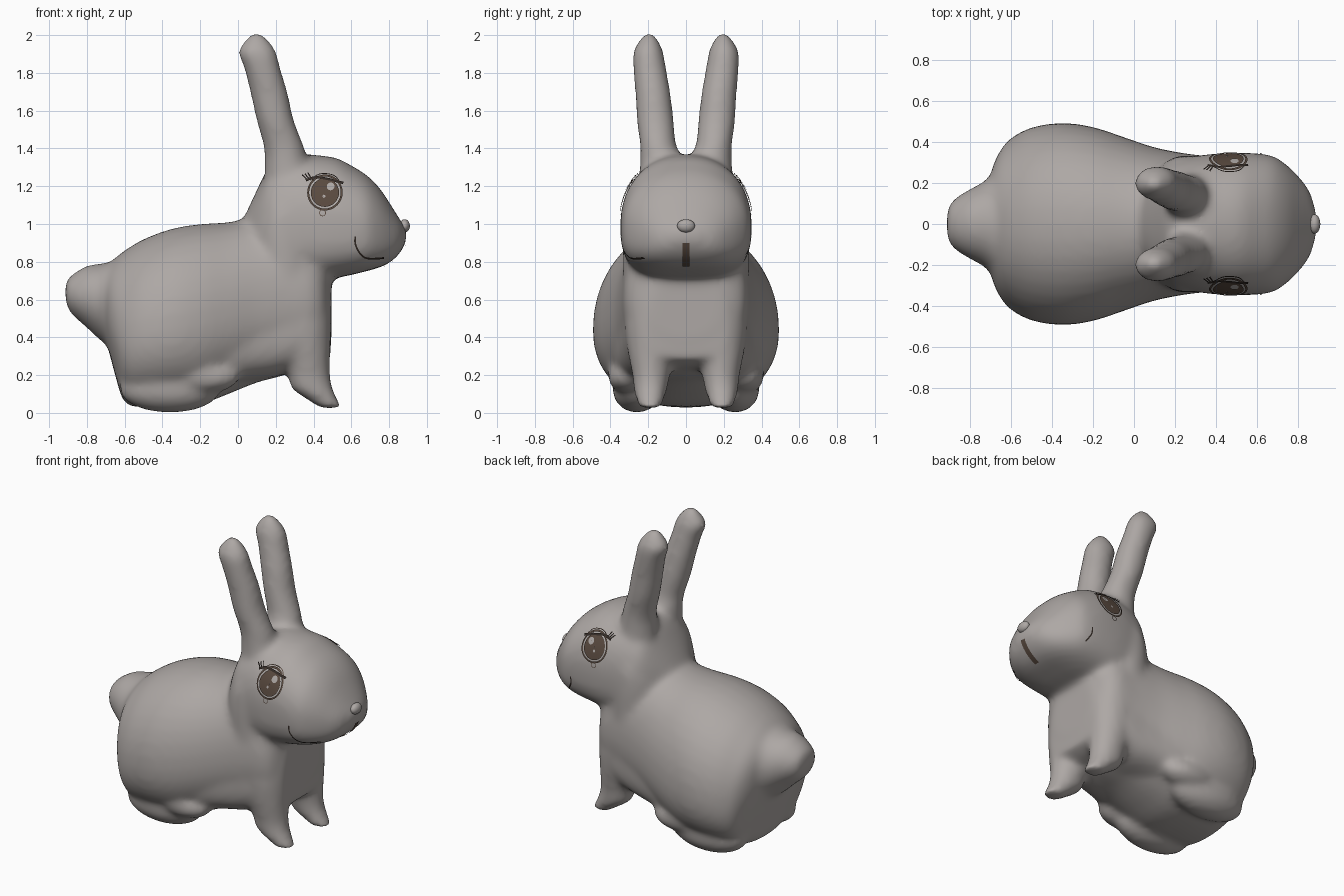
import bpy
import bmesh
from math import sin, cos, pi
from mathutils import Vector, Matrix
from mathutils.bvhtree import BVHTree

cube = bpy.data.objects.get("Cube")
if cube:
    bpy.data.objects.remove(cube, do_unlink=True)


def material(name, rgb):
    m = bpy.data.materials.new(name)
    m.use_nodes = True
    m.diffuse_color = (*rgb, 1)
    m.node_tree.nodes["Principled BSDF"].inputs["Base Color"].default_value = (*rgb, 1)
    return m


FUR = material("warm_grey_fur", (0.42, 0.39, 0.375))
BROWN = material("eye_brown", (0.10, 0.068, 0.05))
DARK = material("dark_brown_line", (0.035, 0.025, 0.02))


def finish(bm, name, mat):
    mesh = bpy.data.meshes.new(name)
    bm.to_mesh(mesh)
    bm.free()
    mesh.materials.append(mat)
    mesh.shade_smooth()
    obj = bpy.data.objects.new(name, mesh)
    bpy.context.collection.objects.link(obj)
    return obj


def refine(rows, steps=4):
    """Catmull-Rom interpolation of section rows."""
    out = []
    for i in range(len(rows) - 1):
        quad = [Vector(rows[min(max(k, 0), len(rows) - 1)]) for k in range(i - 1, i + 3)]
        p, a, b, q = quad
        for s in range(steps):
            t = s / steps
            out.append(a + 0.5 * t * (b - p + t * (2 * p - 5 * a + 4 * b - q
                                                   + t * (3 * (a - b) + q - p))))
    out.append(Vector(rows[-1]))
    return out


def skin(bm, rings):
    """Closed tube through a list of rings of points."""
    rings = [[bm.verts.new(p) for p in ring] for ring in rings]
    n = len(rings[0])
    for lo, hi in zip(rings, rings[1:]):
        for i in range(n):
            j = (i + 1) % n
            bm.faces.new((lo[i], lo[j], hi[j], hi[i]))
    bm.faces.new(rings[0])
    bm.faces.new(rings[-1])


def power(v, e):
    return (abs(v) ** e) * (1 if v >= 0 else -1)


def loft_x(bm, rows, belly, under, over, n=40):
    """Rows: x, bottom z, top z, half width; under and over set the squareness."""
    rings = []
    for x, zb, zt, w in refine(rows):
        zc = zb + belly * (zt - zb)
        ring = []
        for k in range(n):
            a = 2 * pi * k / n
            e = 2 / (under if sin(a) < 0 else over)
            h = zt - zc if sin(a) > 0 else zc - zb
            ring.append((x, w * power(cos(a), e), zc + h * power(sin(a), e)))
        rings.append(ring)
    skin(bm, rings)


def loft_z(bm, rows, side, n=24):
    """Rows: z, centre x, radius x, centre y, radius y."""
    skin(bm, [[(x + rx * cos(2 * pi * k / n), side * (y + ry * sin(2 * pi * k / n)), z)
               for k in range(n)] for z, x, rx, y, ry in refine(rows)])


def ellipsoid(bm, centre, radii):
    bmesh.ops.create_uvsphere(bm, u_segments=24, v_segments=14, radius=1,
                              matrix=Matrix.Translation(centre) @ Matrix.Diagonal((*radii, 1)))


# Fused body: torso, chest, head, neck, tail, ears, front legs, thighs and hind feet
bm = bmesh.new()
torso = [(-.715, .42, .73, .16), (-.69, .35, .775, .28), (-.65, .2, .82, .365),
         (-.6, .055, .86, .42), (-.5, .03, .92, .472), (-.35, .03, .975, .494),
         (-.2, .045, 1, .474), (-.05, .1, 1.01, .425), (.1, .16, 1.04, .375),
         (.25, .2, 1.08, .345), (.38, .255, 1.05, .328), (.45, .29, .95, .285),
         (.495, .38, .75, .19)]
chest = [(-.05, .15, .7, .39), (.08, .17, .72, .36), (.2, .19, .75, .34), (.32, .225, .78, .325),
         (.42, .25, .78, .29), (.49, .29, .72, .22)]
head = [(.03, .88, 1.03, .12), (.1, .8, 1.18, .23), (.16, .75, 1.3, .29),
        (.22, .7, 1.35, .315), (.32, .7, 1.37, .335), (.42, .7, 1.365, .345),
        (.52, .715, 1.35, .348), (.6, .73, 1.31, .345), (.68, .75, 1.26, .332),
        (.75, .77, 1.19, .285), (.81, .8, 1.1, .225), (.86, .85, 1.02, .155),
        (.892, .91, .97, .05)]
tail = [(-.914, .6, .69, .06), (-.888, .53, .725, .115), (-.8, .45, .78, .172),
        (-.73, .385, .79, .21), (-.67, .35, .8, .27), (-.58, .33, .83, .32)]
neck = [(.5, .25, .2, 0, .3), (.65, .26, .225, 0, .33), (.8, .255, .225, 0, .335),
        (.95, .25, .22, 0, .335), (1.08, .25, .18, 0, .32), (1.2, .26, .11, 0, .26)]
ear = [(1.22, .27, .13, .14, .11), (1.34, .255, .115, .132, .112), (1.42, .24, .107, .148, .097),
       (1.55, .197, .1, .163, .099), (1.7, .163, .1, .176, .094), (1.83, .127, .097, .193, .088),
       (1.91, .102, .103, .2, .081), (1.97, .1, .066, .197, .052), (2.014, .095, .028, .194, .022)]
leg = [(.78, .32, .16, .18, .14), (.5, .335, .155, .187, .14), (.35, .35, .138, .187, .127),
       (.2, .375, .113, .185, .1), (.13, .392, .111, .188, .091),
       (.08, .437, .087, .19, .079), (.025, .495, .06, .19, .06)]
loft_x(bm, torso, 0.43, 2.2, 2.1)
loft_x(bm, chest, 0.5, 3.6, 2.2)
loft_x(bm, head, 0.44, 3, 2.2)
loft_x(bm, tail, 0.5, 2, 2)
loft_z(bm, neck, 1, 40)
for side in (1, -1):
    loft_z(bm, ear, side)
    loft_z(bm, leg, side)
    ellipsoid(bm, (-.17, side * .31, .19), (.18, .105, .085))
    ellipsoid(bm, (-.36, side * .26, .125), (.27, .13, .125))
bmesh.ops.recalc_face_normals(bm, faces=bm.faces)
body = finish(bm, "rabbit_body", FUR)
fuse = body.modifiers.new("fuse", 'REMESH')
fuse.mode = 'VOXEL'
fuse.voxel_size = 0.018
fuse.use_smooth_shade = True
relax = body.modifiers.new("relax", 'SMOOTH')
relax.factor = 0.5
relax.iterations = 18

# Nose
bm = bmesh.new()
ellipsoid(bm, (.882, 0, .99), (.028, .047, .035))
finish(bm, "nose", FUR)

# Painted details are thin plates laid on the fused surface
bpy.context.view_layer.update()
tree = BVHTree.FromObject(body, bpy.context.evaluated_depsgraph_get())


def lay(u, z, out, lift):
    """Drop a point onto the body, against the direction out."""
    start = Vector((u, 0, z)) if out.y else Vector((0, u, z))
    hit, normal, _, _ = tree.ray_cast(start + out * 2, -out)
    if hit is None:
        hit, normal, _, _ = tree.find_nearest(start + out * 0.2)
    return hit + normal * lift


def plate(name, rows, out, lift, mat, closed=False):
    bm = bmesh.new()
    grid = [[bm.verts.new(lay(u, z, out, lift)) for u, z in row] for row in rows]
    for a, b in zip(grid, grid[1:]):
        n = len(a)
        for i in range(n if closed else n - 1):
            j = (i + 1) % n
            f = bm.faces.new((a[i], a[j], b[j], b[i]))
            f.normal_update()
            if f.normal.dot(out) < 0:
                f.normal_flip()
    finish(bm, name, mat)


def ring(name, cx, cz, r0, r1, out, lift, mat, n=32):
    rows = [[(cx + r * cos(2 * pi * k / n), cz + r * sin(2 * pi * k / n)) for k in range(n)]
            for r in [r0 + (r1 - r0) * t / 3 for t in range(4)]]
    plate(name, rows, out, lift, mat, True)


def stroke(name, pts, width, out, lift, mat):
    pts = [p.to_2d() for p in refine([(x, z, 0) for x, z in pts], 6)]
    left, right = [], []
    for i, p in enumerate(pts):
        d = (pts[min(i + 1, len(pts) - 1)] - pts[max(i - 1, 0)]).normalized()
        offset = Vector((-d.y, d.x)) * width / 2
        left.append(p + offset)
        right.append(p - offset)
    plate(name, [left, right], out, lift, mat)


# Eyes, lashes and smile; the smile is shorter on the left cheek
smile = [(.62, .935), (.622, .89), (.65, .84), (.69, .82), (.77, .823)]
for label, side, smile_points in (("left", 1, 3), ("right", -1, 5)):
    out = Vector((0, side, 0))
    ring(label + "_eye_outline", .46, 1.163, .083, .093, out, .009, BROWN)
    ring(label + "_iris", .46, 1.163, .001, .074, out, .009, BROWN)
    ring(label + "_large_glint", .49, 1.193, .001, .02, out, .012, FUR, 16)
    ring(label + "_small_glint", .455, 1.143, .001, .008, out, .012, FUR, 12)
    ring(label + "_tear", .448, 1.058, .014, .018, out, .006, BROWN, 16)
    stroke(label + "_upper_lid", [(.36, 1.225), (.41, 1.24), (.48, 1.23), (.555, 1.21)],
           .012, out, .012, DARK)
    stroke(label + "_lid_crease", [(.385, 1.23), (.42, 1.255), (.46, 1.262), (.51, 1.25),
                                   (.54, 1.215)], .004, out, .008, BROWN)
    for k in range(3):
        x = .37 + .015 * k
        stroke(f"{label}_lash_{k + 1}", [(x, 1.225), (x - .015, 1.24), (x - .03, 1.253 + .006 * k)],
               .006, out, .012, DARK)
    stroke(label + "_smile", smile[:smile_points], .009, out, .005, DARK)

# Mouth line down the middle of the muzzle
mouth = [[(u, .78 + .12 * k / 8) for k in range(9)] for u in (-.018, 0, .018)]
plate("mouth_line", mouth, Vector((1, 0, 0)), .006, BROWN)
